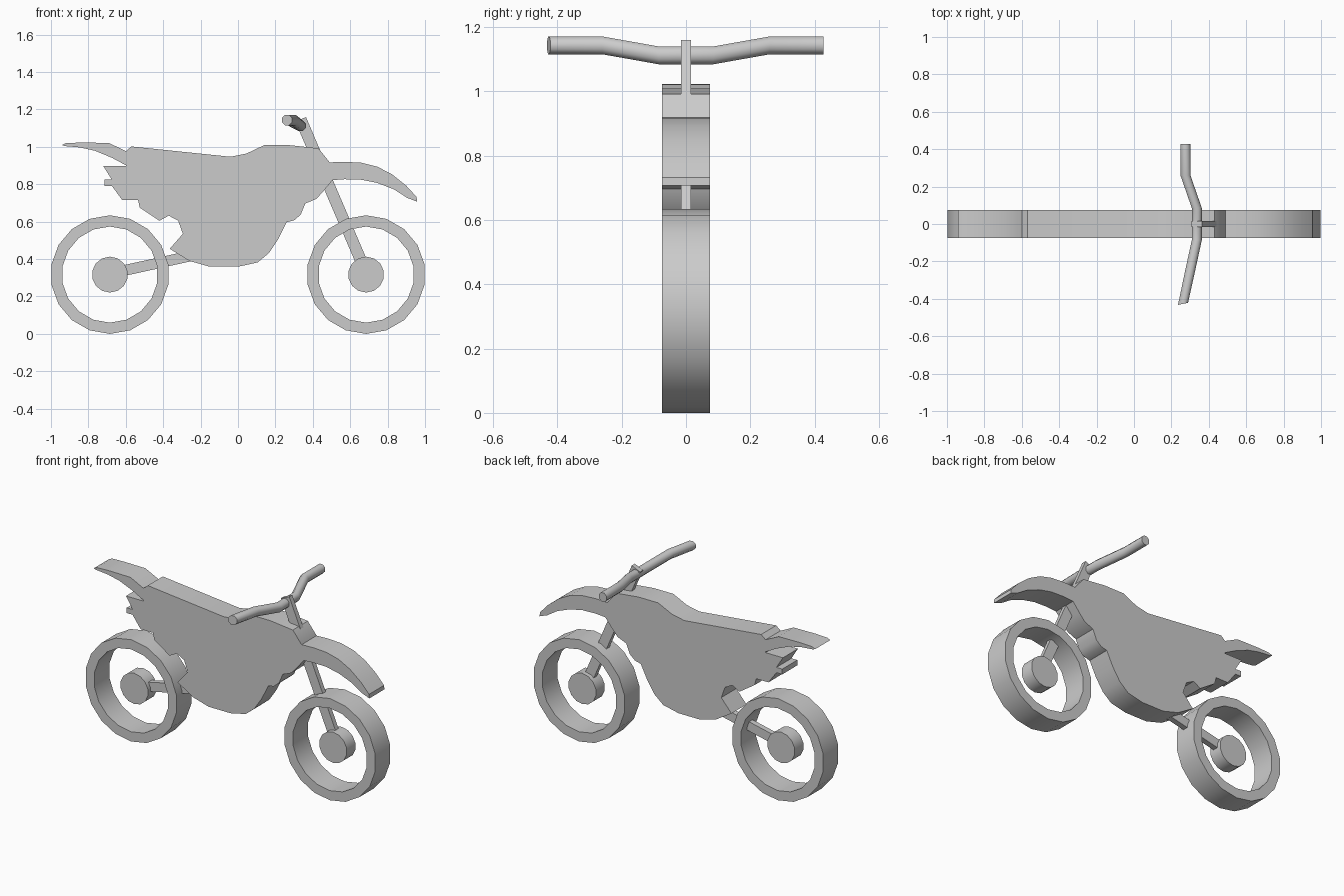
import bpy
import bmesh
from math import sin, cos, pi, radians
from mathutils import Vector

if "Cube" in bpy.data.objects:
    bpy.data.objects.remove(bpy.data.objects["Cube"])

HALF = 0.074   # half thickness of body, fenders and tyres


def finish(name, bm, angle=35):
    bmesh.ops.recalc_face_normals(bm, faces=bm.faces)
    mesh = bpy.data.meshes.new(name)
    bm.to_mesh(mesh)
    bm.free()
    ob = bpy.data.objects.new(name, mesh)
    bpy.context.collection.objects.link(ob)
    bpy.ops.object.select_all(action='DESELECT')
    ob.select_set(True)
    bpy.context.view_layer.objects.active = ob
    bpy.ops.object.shade_smooth_by_angle(angle=radians(angle))
    return ob


def slab(name, profile, half=HALF):
    """Extrude an (x, z) outline symmetrically along y."""
    bm = bmesh.new()
    face = bm.faces.new([bm.verts.new((x, -half, z)) for x, z in profile])
    new = bmesh.ops.extrude_face_region(bm, geom=[face], use_keep_orig=True)["geom"]
    bmesh.ops.translate(bm, vec=(0, 2 * half, 0),
                        verts=[v for v in new if isinstance(v, bmesh.types.BMVert)])
    return finish(name, bm)


def circle(cx, cz, r, n):
    return [(cx + r * sin(2 * pi * i / n), cz + r * cos(2 * pi * i / n)) for i in range(n)]


def bar(name, start, end, width, half):
    """Flat bar between two (x, z) points."""
    a, b = Vector(start), Vector(end)
    d = (b - a).normalized()
    n = Vector((-d.y, d.x)) * width / 2
    return slab(name, [a + n, b + n, b - n, a - n], half)


def tyre(name, cx, cz, outer, inner, n):
    """Square-section ring around y."""
    bm = bmesh.new()
    section = [(outer, -HALF), (outer, HALF), (inner, HALF), (inner, -HALF)]
    rings = []
    for r, y in section:
        rings.append([bm.verts.new((x, y, z)) for x, z in circle(cx, cz, r, n)])
    for k in range(4):
        a, b = rings[k], rings[(k + 1) % 4]
        for i in range(n):
            j = (i + 1) % n
            bm.faces.new((a[i], a[j], b[j], b[i]))
    return finish(name, bm)


# Wheels and hubs
WX, WZ = 0.685, 0.32
for label, sx in (("rear", -1), ("front", 1)):
    tyre(label + "_tyre", sx * WX, WZ, 0.317, 0.257, 18)
    slab(label + "_hub", circle(sx * WX, WZ, 0.096, 14), 0.043)

# Main body silhouette: seat, tank and engine
slab("body", [
    (-.60, .98), (-.57, 1.005), (-.04, .95), (.045, .967), (.14, 1.012), (.275, 1.012),
    (.43, .995), (.49, .92), (.505, .825), (.46, .77), (.42, .725), (.36, .70),
    (.335, .64), (.30, .61), (.26, .60), (.215, .51), (.165, .435), (.105, .385),
    (0, .362), (-.15, .362), (-.26, .393), (-.365, .458), (-.295, .538), (-.32, .608),
    (-.37, .635), (-.42, .608), (-.525, .678), (-.535, .72), (-.62, .72), (-.675, .795),
    (-.715, .795), (-.715, .828), (-.675, .828), (-.72, .90), (-.60, .90)])

# Fenders
slab("front_fender", [
    (.49, .92), (.57, .923), (.66, .918), (.745, .897), (.825, .855), (.90, .795),
    (.955, .735), (.957, .71), (.905, .73), (.835, .775), (.745, .81), (.66, .827),
    (.57, .83), (.505, .825)])
slab("rear_fender", [
    (-.60, .98), (-.69, 1.024), (-.84, 1.026), (-.92, 1.023), (-.942, 1.013),
    (-.925, 1.007), (-.845, 1.0), (-.765, .982), (-.675, .945), (-.60, .905)])

# Fork and swingarm
bar("fork", (.335, 1.15), (WX, WZ + .01), .062, .015)
bar("swingarm", (-WX, WZ + .005), (-.23, .425), .057, .017)

# Handlebar: one side is bent back at the grip, the other sweeps straight
path = [(.262, -.427, 1.146), (.298, -.26, 1.146), (.336, -.085, 1.115),
        (.336, .085, 1.115), (.275, .26, 1.146), (.275, .427, 1.146)]
bm = bmesh.new()
rings = []
for x, y, z in path:
    # Sections stay square to y, except the skewed end on the swept grip
    skew = -0.2 if y < -.4 else 0
    rings.append([bm.verts.new((x + .029 * cos(a), y - skew * .029 * cos(a), z + .030 * sin(a)))
                  for a in [2 * pi * (i + .5) / 8 for i in range(8)]])
for a, b in zip(rings, rings[1:]):
    for i in range(8):
        j = (i + 1) % 8
        bm.faces.new((a[i], a[j], b[j], b[i]))
bm.faces.new(rings[0])
bm.faces.new(rings[-1])
finish("handlebar", bm, 50)

# Drop the tyres exactly onto the ground
low = min((o.matrix_world @ v.co).z for o in bpy.data.objects for v in o.data.vertices)
for o in bpy.data.objects:
    o.location.z -= low
